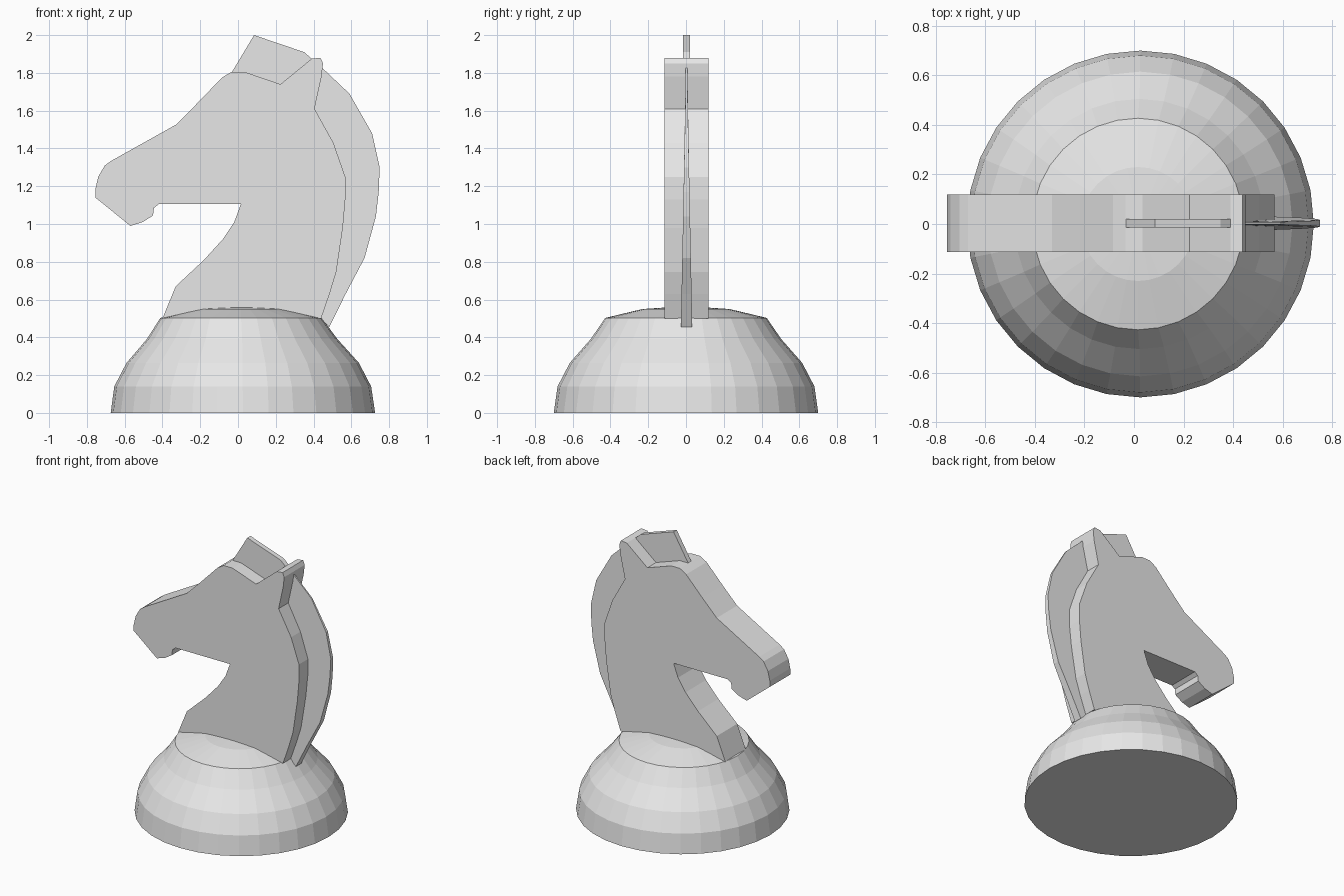
import bpy, bmesh, math

if "Cube" in bpy.data.objects:
    bpy.data.objects.remove(bpy.data.objects["Cube"])

grey = bpy.data.materials.new("light_grey")
grey.diffuse_color = (0.8, 0.8, 0.8, 1)
grey.use_nodes = True
grey.node_tree.nodes["Principled BSDF"].inputs["Base Color"].default_value = grey.diffuse_color


def finish(name, bm):
    bmesh.ops.recalc_face_normals(bm, faces=bm.faces)
    mesh = bpy.data.meshes.new(name)
    bm.to_mesh(mesh)
    bm.free()
    mesh.materials.append(grey)
    obj = bpy.data.objects.new(name, mesh)
    bpy.context.collection.objects.link(obj)
    return obj


def plate(name, profile, half, y=0.003):
    """Extrude an x-z outline along y; half(z) gives the half thickness."""
    bm = bmesh.new()
    front = [bm.verts.new((x, y - half(z), z)) for x, z in profile]
    back = [bm.verts.new((x, y + half(z), z)) for x, z in profile]
    n = len(profile)
    bm.faces.new(front)
    bm.faces.new(back[::-1])
    for i in range(n):
        j = (i + 1) % n
        bm.faces.new((front[i], back[i], back[j], front[j]))
    return finish(name, bm)


def lathe(name, rings, sides):
    """Turn (centre x, radius, z) rings into a closed flat-faced solid."""
    bm = bmesh.new()
    loops = []
    for cx, r, z in rings:
        loops.append([bm.verts.new((cx + r * math.cos(2 * math.pi * k / sides),
                                    r * math.sin(2 * math.pi * k / sides), z))
                      for k in range(sides)])
    for a, b in zip(loops, loops[1:]):
        for k in range(sides):
            m = (k + 1) % sides
            bm.faces.new((a[k], a[m], b[m], b[k]))
    bm.faces.new(loops[0][::-1])
    tip = bm.verts.new((0.02, 0, 0.565))
    for k in range(sides):
        bm.faces.new((loops[-1][k], loops[-1][(k + 1) % sides], tip))
    return finish(name, bm)


# Domed round base
lathe("base", [(0.026, 0.70, 0), (0.025, 0.68, 0.14), (0.025, 0.615, 0.265),
               (0.022, 0.505, 0.39), (0.016, 0.427, 0.503), (0.016, 0.23, 0.55)], 32)

# Flat horse head and neck
head = [(-0.40, 0.5), (-0.33, 0.67), (-0.18, 0.81), (-0.08, 0.92), (-0.02, 1.01),
        (0.015, 1.105), (-0.42, 1.105), (-0.445, 1.085), (-0.45, 1.045),
        (-0.505, 1.01), (-0.57, 0.99), (-0.755, 1.14), (-0.755, 1.185),
        (-0.74, 1.25), (-0.705, 1.31), (-0.67, 1.335), (-0.33, 1.525),
        (-0.215, 1.64), (-0.085, 1.775), (-0.035, 1.805), (0.035, 1.805),
        (0.225, 1.74), (0.39, 1.875), (0.437, 1.88), (0.45, 1.85), (0.442, 1.78),
        (0.405, 1.61), (0.505, 1.43), (0.568, 1.25), (0.568, 1.13),
        (0.555, 0.98), (0.52, 0.745), (0.485, 0.63), (0.44, 0.5)]
plate("head", head, lambda z: 0.117)

# Thin crest plate between the forehead and the ear
crest = [(-0.035, 1.80), (0.085, 2.0), (0.35, 1.91), (0.39, 1.875), (0.225, 1.735)]
plate("crest", crest, lambda z: 0.018)

# Mane fin along the back of the neck, thinner towards the top
mane = [(0.442, 1.83), (0.59, 1.69), (0.71, 1.48), (0.75, 1.30), (0.745, 1.17),
        (0.73, 1.04), (0.67, 0.82), (0.57, 0.63), (0.483, 0.455), (0.435, 0.5),
        (0.48, 0.63), (0.515, 0.745), (0.55, 0.98), (0.562, 1.13), (0.562, 1.25),
        (0.50, 1.43), (0.40, 1.61), (0.436, 1.78)]
plate("mane", mane, lambda z: 0.03 - 0.025 * min(1, (z - 0.455) / 1.25))
